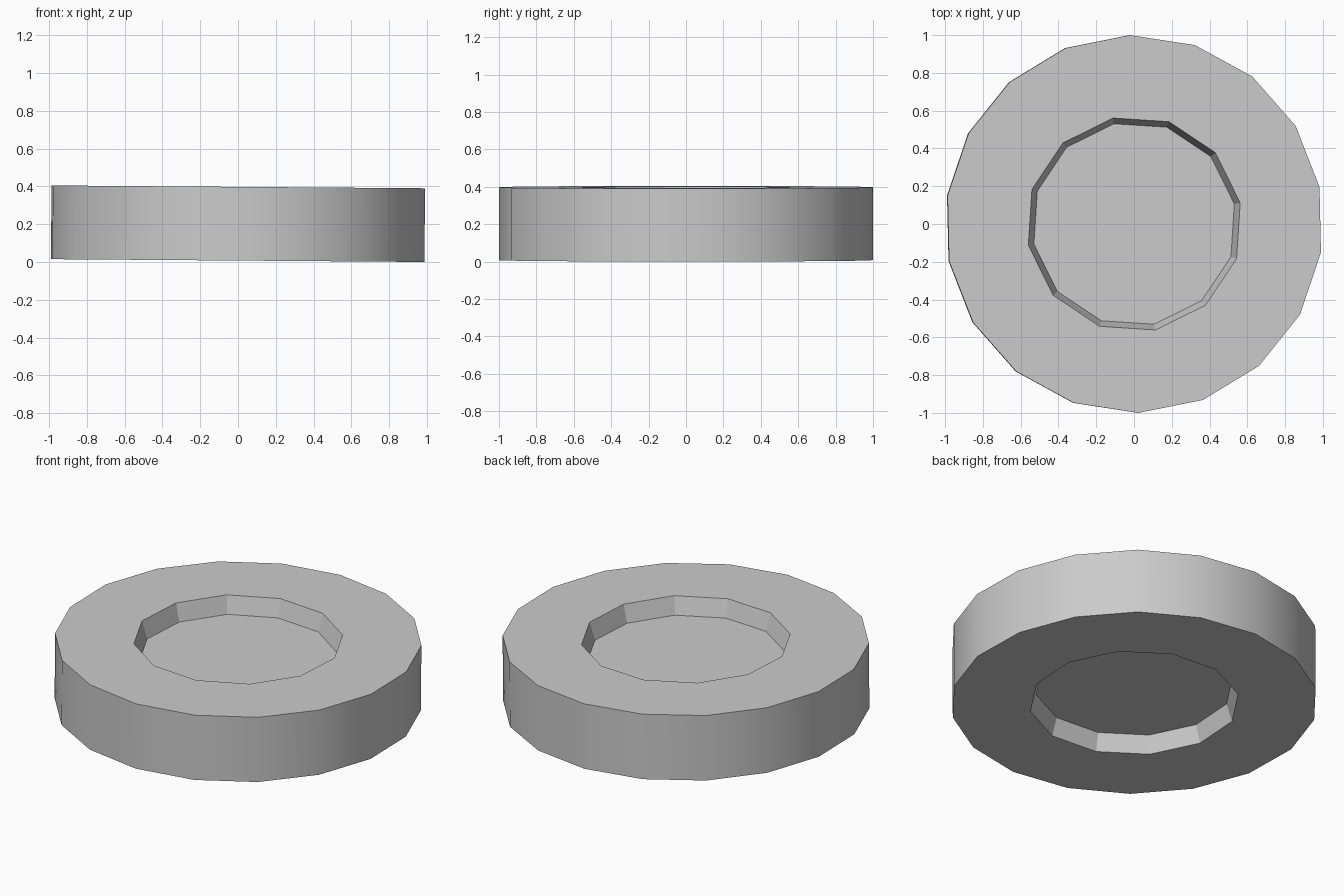
import bpy, bmesh, math
from mathutils import Matrix

if "Cube" in bpy.data.objects:
    bpy.data.objects.remove(bpy.data.objects["Cube"])

THICK, DEPTH = 0.39, 0.103      # disc thickness, recess depth
PHASE = math.radians(11.3)      # shared rotation of all polygons
bm = bmesh.new()


def ring(sides, radius, z):
    """Closed polygon loop; returns its vertices and edges."""
    vs = [bm.verts.new((radius * math.cos(PHASE + 2 * math.pi * i / sides),
                        radius * math.sin(PHASE + 2 * math.pi * i / sides), z))
          for i in range(sides)]
    return vs, [bm.edges.new((vs[i], vs[(i + 1) % sides])) for i in range(sides)]


def wall(a, b):
    """Quads between two loops with the same number of sides."""
    n = len(a)
    for i in range(n):
        j = (i + 1) % n
        bm.faces.new((a[i], a[j], b[j], b[i]))


# Each side: outer rim, flat annulus, tapered twelve-sided recess with floor
outer_rims = []
for z, direction in ((0, 1), (THICK, -1)):
    outer, outer_edges = ring(18, 1.0, z)
    lip, lip_edges = ring(12, 0.572, z)
    floor, _ = ring(12, 0.541, z + direction * DEPTH)
    bmesh.ops.triangle_fill(bm, use_beauty=True, edges=outer_edges + lip_edges,
                            normal=(0, 0, -direction))
    wall(lip, floor)
    bm.faces.new(floor)
    outer_rims.append(outer)

# Outer wall
wall(*outer_rims)
bmesh.ops.recalc_face_normals(bm, faces=bm.faces)

# Slight lean: the left side sits a little higher
bm.transform(Matrix.Translation((0, 0, 0.0075)) @ Matrix.Rotation(0.0075, 4, 'Y'))
bmesh.ops.translate(bm, verts=bm.verts, vec=(-0.0015, 0, 0))

mesh = bpy.data.meshes.new("recessed_disc")
bm.to_mesh(mesh)
bm.free()
disc = bpy.data.objects.new("recessed_disc", mesh)
bpy.context.collection.objects.link(disc)

# Smooth outer wall, crisp rims and recess facets
bpy.context.view_layer.objects.active = disc
disc.select_set(True)
bpy.ops.object.shade_smooth_by_angle(angle=math.radians(25))
